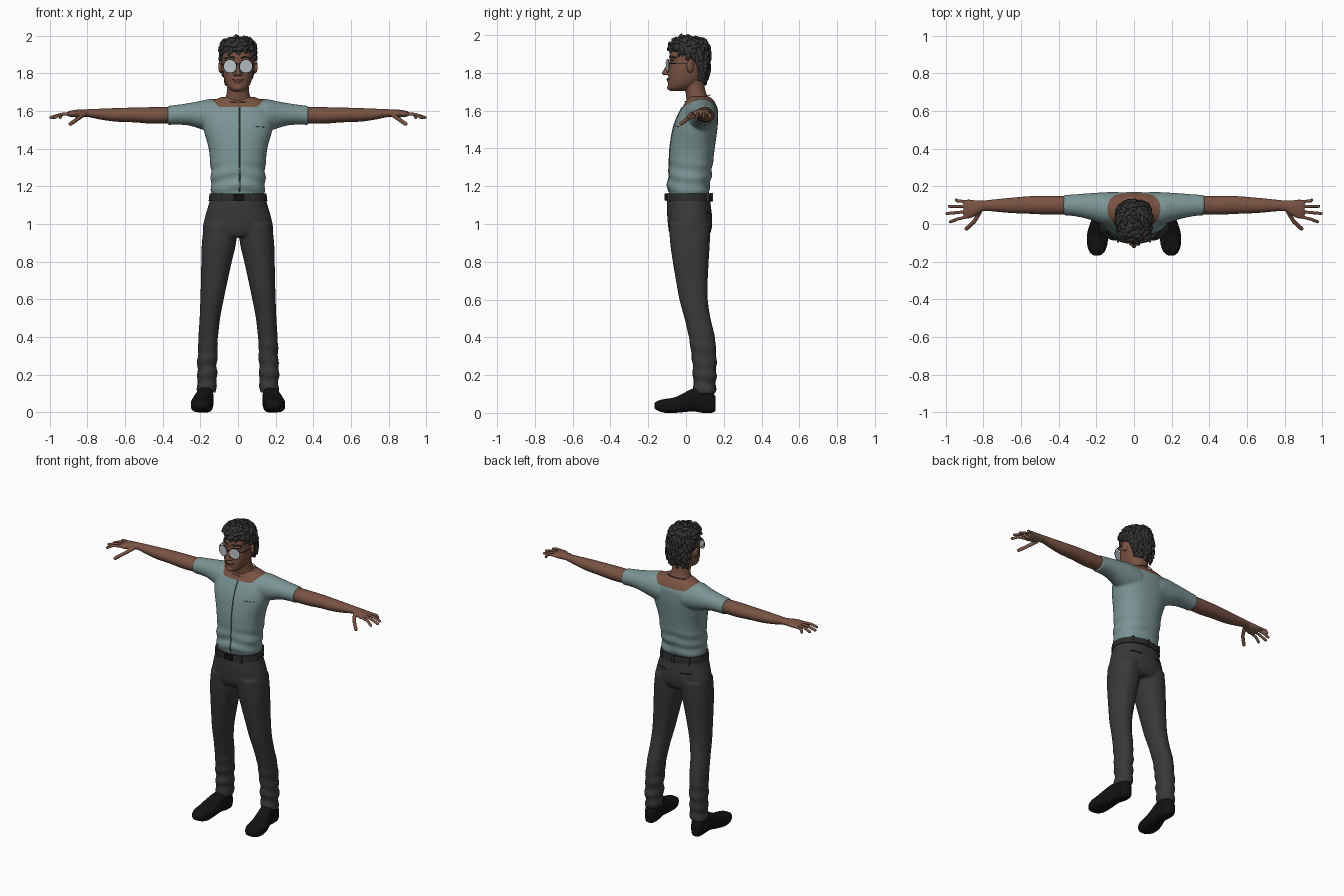
import bpy, bmesh, math, random
from mathutils import Vector, Matrix
from mathutils.bvhtree import BVHTree

random.seed(4)
if "Cube" in bpy.data.objects:
    bpy.data.objects.remove(bpy.data.objects["Cube"])

def material(name, *rgb):
    m = bpy.data.materials.new(name)
    m.use_nodes = True
    m.diffuse_color = (*rgb, 1)
    m.node_tree.nodes["Principled BSDF"].inputs["Base Color"].default_value = (*rgb, 1)
    return m

SKIN = material("brown skin", .19, .085, .055)
PALM = material("light palm skin", .25, .15, .1)
LIPS = material("dark lips", .1, .035, .028)
SHIRT = material("teal shirt", .2, .3, .3)
SEAM = material("dark teal seam", .06, .09, .09)
CLOTH = material("charcoal cloth", .04, .04, .04)
BELT = material("dark belt", .025, .025, .025)
BLACK = material("black leather", .006, .006, .006)
HAIR = material("dark hair", .035, .035, .037)
LENS = material("silver lens", .5, .54, .58)

def dense(rows, k=4):  # smooth interpolation between profile rows
    out = []
    for i in range(len(rows) - 1):
        near = [rows[min(max(i + o, 0), len(rows) - 1)] for o in (-1, 0, 1, 2)]
        for t in (j / k for j in range(k)):
            out.append([q + .5 * t * (r - p + t * (2*p - 5*q + 4*r - s + t * (3*(q - r) + s - p)))
                        for p, q, r, s in zip(*near)])
    return out + [list(rows[-1])]

def loft(bm, rows, axis="z", n=40, power=2.0):  # rows: position, a range, b range; or z, half width, y range
    rings = []
    for t, a0, a1, b0, b1 in dense([r if len(r) == 5 else (r[0], -r[1], *r[1:]) for r in rows]):
        ring = []
        for i in range(n):
            c, s = math.cos(math.tau * i / n), math.sin(math.tau * i / n)
            a = (a0 + a1 + (a1 - a0) * math.copysign(abs(c) ** (2 / power), c)) / 2
            b = (b0 + b1 + (b1 - b0) * math.copysign(abs(s) ** (2 / power), s)) / 2
            ring.append(bm.verts.new({"z": (a, b, t), "x": (t, a, b), "y": (a, t, b)}[axis]))
        rings.append(ring)
    for p, q in zip(rings, rings[1:]):
        for i in range(n):
            bm.faces.new((p[i - 1], p[i], q[i], q[i - 1]))
    bm.faces.new(rings[0])
    bm.faces.new(rings[-1])

SPHERE = bmesh.new()
bmesh.ops.create_icosphere(SPHERE, subdivisions=2, radius=1)
SPHERE.verts.index_update()

def ball(bm, pos, size, rot=Matrix()):
    place = Matrix.Translation(pos) @ rot @ Matrix.Diagonal((*size, 1))
    verts = [bm.verts.new(place @ v.co) for v in SPHERE.verts]
    for f in SPHERE.faces:
        bm.faces.new([verts[v.index] for v in f.verts])

def box(bm, pos, size):
    bmesh.ops.create_cube(bm, size=1, matrix=Matrix.Translation(pos) @ Matrix.Diagonal((*size, 1)))

def finger(bm, points, r):
    for p, q in zip(points, points[1:]):
        for i in range(9):
            ball(bm, Vector(p).lerp(Vector(q), i / 8), (r, r, r))

def mirror(bm):
    new = bmesh.ops.duplicate(bm, geom=bm.verts[:] + bm.edges[:] + bm.faces[:])["geom"]
    bmesh.ops.scale(bm, vec=(-1, 1, 1), verts=[v for v in new if isinstance(v, bmesh.types.BMVert)])

def make(name, bm, mats, voxel=0, relax=0):
    bmesh.ops.recalc_face_normals(bm, faces=bm.faces)
    me = bpy.data.meshes.new(name)
    bm.to_mesh(me)
    ob = bpy.data.objects.new(name, me)
    bpy.context.collection.objects.link(ob)
    if voxel:
        mod = ob.modifiers.new("blend", "REMESH")
        mod.mode, mod.voxel_size = "VOXEL", voxel
        ob.modifiers.new("relax", "SMOOTH").iterations = relax
        me = bpy.data.meshes.new_from_object(ob.evaluated_get(bpy.context.evaluated_depsgraph_get()))
        ob.modifiers.clear()
        ob.data = me
    me.materials.clear()
    for m in mats:
        me.materials.append(m)
    me.polygons.foreach_set("use_smooth", [True] * len(me.polygons))
    me.set_sharp_from_angle(angle=math.radians(50))
    return ob

def rework(ob, cuts=(), paint=None, ripple=None):  # wrinkle, cut and colour a finished surface
    bm = bmesh.new()
    bm.from_mesh(ob.data)
    if ripple:
        bm.normal_update()
        for v in bm.verts:
            x, y, z = v.co
            wave = math.sin(85 * z + 14 * abs(x) + 9 * y) + .6 * math.sin(50 * z - 25 * x + 20 * y)
            v.co += v.normal * ripple(z) * wave
    for co, no in cuts:
        bmesh.ops.bisect_plane(bm, geom=bm.verts[:] + bm.edges[:] + bm.faces[:], plane_co=co, plane_no=no, dist=1e-5)
    if paint:
        for f in bm.faces:
            f.material_index = int(paint(f.calc_center_median(), f.normal))
    bm.to_mesh(ob.data)

def tube(name, points, r, mat, cyclic=False):
    cu = bpy.data.curves.new(name, "CURVE")
    cu.dimensions, cu.bevel_depth, cu.bevel_resolution, cu.use_fill_caps = "3D", r, 1, True
    sp = cu.splines.new("POLY")
    sp.points.add(len(points) - 1)
    for p, co in zip(sp.points, points):
        p.co = (*co, 1)
    sp.use_cyclic_u = cyclic
    cu.materials.append(mat)
    bpy.context.collection.objects.link(bpy.data.objects.new(name, cu))

def trace(name, target, start, end, side, r, mat, sag=0):  # thin line laid on the front (-1) or back (1)
    me = target.data
    tree = BVHTree.FromPolygons([v.co[:] for v in me.vertices], [p.vertices[:] for p in me.polygons])
    path = [Vector(start).lerp(Vector(end), i / 24) - Vector((0, sag * math.sin(math.pi * i / 24))) for i in range(25)]
    hits = [tree.ray_cast(Vector((p.x, side, p.y)), Vector((0, -side, 0)))[0] for p in path]
    tube(name, [h for h in hits if h], r, mat)

# Shirt with sleeves; the open neckline shows skin
bm = bmesh.new()
loft(bm, [(1.15, .14, -.092, .122), (1.2, .143, -.096, .126), (1.3, .146, -.09, .14), (1.4, .156, -.086, .152),
          (1.5, .183, -.07, .166), (1.56, .19, -.05, .17), (1.61, .18, -.025, .168), (1.65, .14, 0, .15),
          (1.675, .09, .015, .125)], power=2.3)
loft(bm, [(.08, -.01, .17, 1.48, 1.66), (.15, -.005, .169, 1.49, 1.664), (.2, .012, .166, 1.505, 1.654),
          (.26, .03, .162, 1.523, 1.643), (.32, .042, .157, 1.528, 1.634), (.375, .046, .155, 1.526, 1.628)], "x")
mirror(bm)
shirt = make("shirt", bm, [SHIRT, SKIN], .0065, 8)
rework(shirt, [((0, 0, 1.622), (0, 0, 1)), ((.1, 0, 1.622), (1, 0, -1)), ((-.1, 0, 1.622), (-1, 0, -1))],
       lambda c, n: c.z > 1.622 and abs(c.x) < c.z - 1.522, lambda z: .0035 * max(0, min(1, (1.36 - z) * 8)))
trace("front_placket", shirt, (.01, 1.17), (.01, 1.62), -1, .0035, SEAM)
trace("chest_pocket_edge", shirt, (.08, 1.52), (.14, 1.515), -1, .002, SEAM)

# Arms and hands, shoes with a raised arch and toe
for side, label in ((1, "left"), (-1, "right")):
    bm = bmesh.new()
    loft(bm, [(.33, .053, .149, 1.536, 1.621), (.45, .05, .15, 1.533, 1.621), (.55, .054, .148, 1.54, 1.619),
              (.65, .058, .14, 1.544, 1.616), (.73, .065, .132, 1.555, 1.613), (.8, .068, .125, 1.569, 1.61),
              (.84, .045, .126, 1.567, 1.609), (.88, .028, .13, 1.568, 1.604), (.905, .035, .125, 1.573, 1.598)], "x")
    for y, tip_x, tip_y in ((.118, .945, .128), (.093, .982, .094), (.066, .994, .056), (.04, .975, .012)):
        finger(bm, [(.88, y, 1.587), (.94, (y + tip_y) / 2, 1.583), (tip_x, tip_y, 1.566)], .0092)
    finger(bm, [(.82, .06, 1.58), (.85, .012, 1.56), (.89, -.025, 1.532)], .0115)
    bmesh.ops.scale(bm, vec=(side, 1, 1), verts=bm.verts)
    arm = make(label + "_arm", bm, [SKIN, PALM], .004, 3)
    rework(arm, paint=lambda c, n: abs(c.x) > .82 and n.z < -.4)
    bm = bmesh.new()
    loft(bm, [(-.168, .185, .212, .025, .05), (-.15, .158, .235, .012, .064), (-.11, .142, .249, 0, .074),
              (-.06, .137, .25, 0, .082), (-.01, .135, .238, .004, .106), (.04, .132, .22, .008, .13),
              (.09, .13, .212, 0, .13), (.135, .134, .207, 0, .115), (.157, .152, .192, .01, .085)], "y", power=2.9)
    bmesh.ops.scale(bm, vec=(side, 1, 1), verts=bm.verts)
    make(label + "_shoe", bm, [BLACK])

# Trousers with back pockets
bm = bmesh.new()
loft(bm, [(.93, .17, -.075, .115), (.96, .187, -.09, .132), (1, .184, -.096, .139), (1.05, .172, -.1, .137),
          (1.1, .157, -.101, .131), (1.15, .145, -.097, .126)], power=2.2)
loft(bm, [(.1, .115, .215, .04, .155), (.2, .113, .217, .038, .16), (.3, .11, .214, .03, .16), (.4, .106, .21, .015, .153),
          (.5, .095, .204, -.008, .13), (.6, .076, .2, -.035, .115), (.7, .055, .197, -.053, .115),
          (.8, .033, .195, -.07, .12), (.9, .01, .192, -.084, .126), (1, .004, .18, -.09, .13)], power=2.2)
mirror(bm)
trousers = make("trousers", bm, [CLOTH], .0065, 5)
rework(trousers, ripple=lambda z: .003 * max(0, min(1, (.45 - z) * 4)))
for s in (-1, 1):
    trace("back_pocket_slit", trousers, (s * .05, 1.055), (s * .12, 1.06), 1, .003, BLACK)

# Belt, loops and buckle
bm = bmesh.new()
loft(bm, [(1.122, .156, -.106, .137), (1.142, .154, -.106, .135), (1.162, .15, -.104, .132)], power=2.2)
make("belt", bm, [BELT])
bm = bmesh.new()
for x, y in ((.085, -.091), (-.085, -.091), (0, .135), (.1, .113), (-.1, .113)):
    box(bm, (x, y, 1.141), (.012, .016, .046))
make("belt_loops", bm, [CLOTH])
bm = bmesh.new()
box(bm, (.005, -.106, 1.142), (.056, .014, .037))
make("belt_buckle", bm, [BLACK])

# Head with neck, nose, ears, brow and chin
bm = bmesh.new()
loft(bm, [(1.703, .026, -.082, -.02), (1.72, .05, -.093, .03), (1.75, .068, -.094, .075), (1.79, .078, -.093, .1),
          (1.84, .084, -.086, .115), (1.89, .084, -.087, .118), (1.93, .08, -.075, .112), (1.96, .06, -.055, .09),
          (1.98, .03, -.02, .05)], power=2.2)
loft(bm, [(1.61, .12, .01, .15), (1.645, .085, .005, .138), (1.68, .064, 0, .112), (1.72, .058, -.005, .1),
          (1.77, .055, -.005, .095)])
for t in (i / 9 for i in range(10)):
    ball(bm, (0, -.085 - .032 * t, 1.85 - .052 * t), (.008 + .006 * t, .012, .01))
for s in (-1, 1):
    ball(bm, (s * .015, -.1, 1.796), (.01, .014, .009))
    ball(bm, (s * .093, .022, 1.835), (.011, .021, .036), Matrix.Rotation(s * .35, 4, "Z"))
    ball(bm, (s * .04, -.073, 1.873), (.032, .014, .009))
ball(bm, (0, -.084, 1.722), (.024, .018, .015))
ball(bm, (0, -.09, 1.762), (.026, .013, .013))
head = make("head", bm, [SKIN], .004, 3)
trace("mouth", head, (-.03, 1.768), (.03, 1.768), -1, .003, LIPS, .004)
ring = [(math.cos(i * math.tau / 40), math.sin(i * math.tau / 40)) for i in range(40)]
tube("neck_cord", [(.078 * c, .06 + .068 * s, 1.665 + .018 * s) for c, s in ring], .0022, LIPS, True)

# Eyebrows and sunglasses
for s in (-1, 1):
    trace("eyebrow", head, (s * .015, 1.884), (s * .068, 1.88), -1, .005, HAIR, -.003)
    place = Matrix.Translation((s * .042, -.097, 1.838)) @ Matrix.Rotation(s * .22, 4, "Z")
    bm = bmesh.new()
    loft(bm, [(-.002, -.034, .034, -.034, .034), (.002, -.034, .034, -.034, .034)], "y")
    bm.transform(place)
    make("lens", bm, [LENS])
    tube("lens_rim", [place @ Vector((.035 * a, 0, .035 * b)) for a, b in ring], .0018, BELT, True)
    tube("temple", [(s * .075, -.09, 1.85), (s * .091, -.06, 1.85), (s * .096, .02, 1.852)], .002, BELT)
tube("bridge", [(-.012, -.102, 1.848), (0, -.108, 1.852), (.012, -.102, 1.848)], .002, BELT)

# Hair: a cap covered in overlapping locks
rows = [(1.758, .062, .05, .102), (1.8, .078, .045, .118), (1.85, .088, .02, .124), (1.885, .093, -.035, .125),
        (1.915, .094, -.082, .124), (1.945, .092, -.088, .118), (1.97, .076, -.075, .1), (1.985, .045, -.05, .065)]
bm = bmesh.new()
loft(bm, rows)
for z, w, y0, y1 in random.choices(dense(rows, 12), k=210):
    a = random.uniform(0, math.tau)
    if z > 1.87 or math.sin(a) > 0:
        fill = math.sqrt(random.random()) if z > 1.975 else 1
        out = Vector((math.cos(a), math.sin(a), max(0, (z - 1.9) * 9))).normalized()
        flow = Vector((random.uniform(-.6, .6), random.uniform(-.4, .6), -.7 if z < 1.93 else .1))
        side = flow.cross(out).normalized()
        rot = Matrix((out.cross(side), side, out)).transposed().to_4x4()
        pos = (w * fill * math.cos(a), (y0 + y1) / 2 + (y1 - y0) / 2 * fill * math.sin(a), z)
        ball(bm, pos, (random.uniform(.02, .03), random.uniform(.009, .014), .011), rot)
make("hair", bm, [HAIR])
